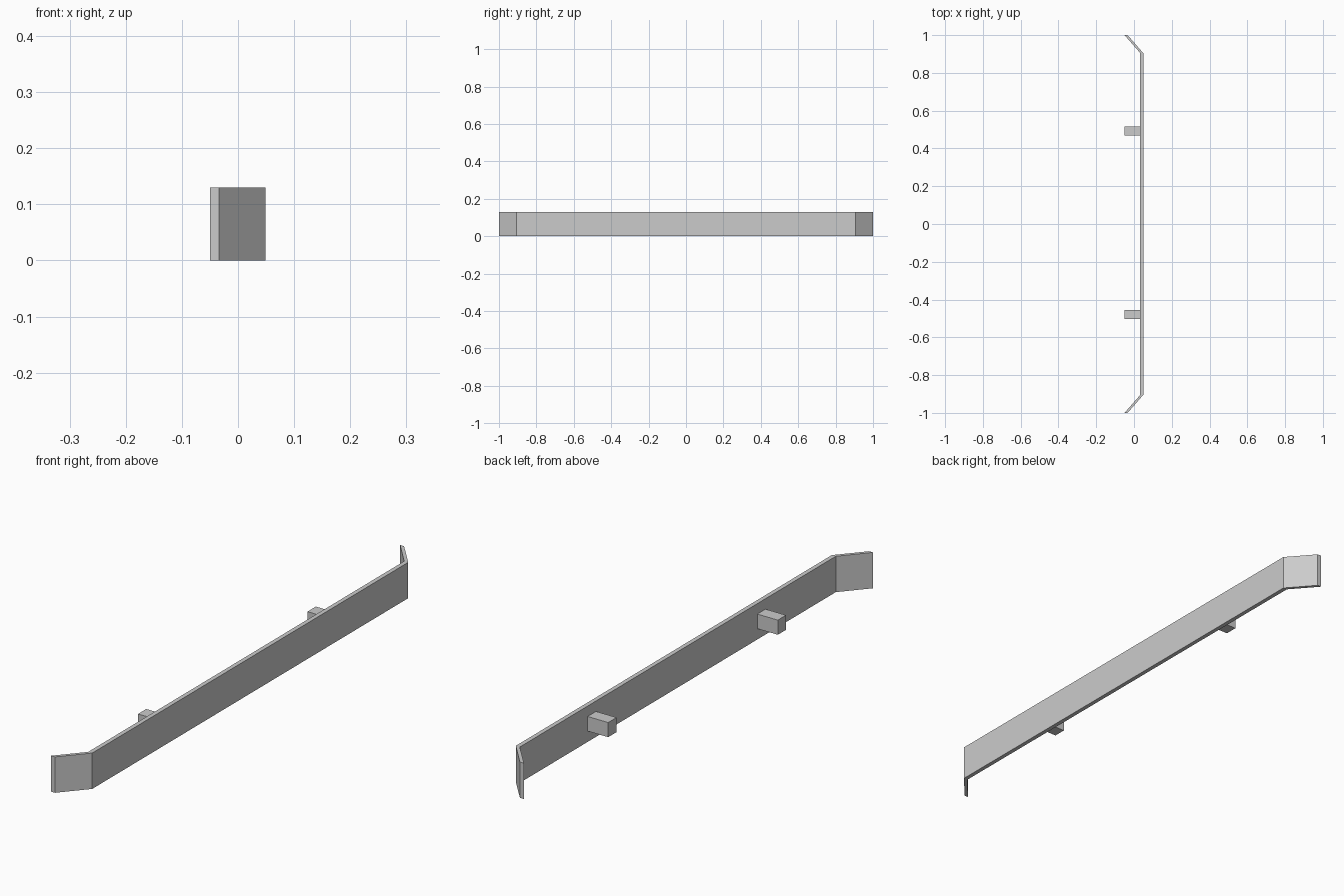
import bpy, bmesh

if "Cube" in bpy.data.objects:
    bpy.data.objects.remove(bpy.data.objects["Cube"])

grey = bpy.data.materials.new("light_grey")
grey.diffuse_color = (0.6, 0.6, 0.6, 1)
grey.use_nodes = True
grey.node_tree.nodes["Principled BSDF"].inputs["Base Color"].default_value = grey.diffuse_color


def prism(name, outline, z0, z1):
    """Extrude a plan outline (x, y) between two heights."""
    mesh = bpy.data.meshes.new(name)
    bm = bmesh.new()
    base = bm.faces.new([bm.verts.new((x, y, z0)) for x, y in outline])
    res = bmesh.ops.extrude_face_region(bm, geom=[base])
    top = [v for v in res["geom"] if isinstance(v, bmesh.types.BMVert)]
    bmesh.ops.translate(bm, verts=top, vec=(0, 0, z1 - z0))
    bmesh.ops.recalc_face_normals(bm, faces=bm.faces)
    bm.to_mesh(mesh)
    bm.free()
    mesh.materials.append(grey)
    obj = bpy.data.objects.new(name, mesh)
    bpy.context.collection.objects.link(obj)
    return obj


# Long bumper plate with both ends bent back
outer = [(-0.034, -1), (0.049, -0.905), (0.049, 0.905), (-0.034, 1)]
inner = [(-0.05, 1), (0.033, 0.905), (0.033, -0.905), (-0.05, -1)]
prism("bumper_plate", outer + inner, 0, 0.13)

# Two mounting blocks behind the plate
for name, y0, y1 in (("mount_block_near", -0.503, -0.456),
                     ("mount_block_far", 0.468, 0.516)):
    prism(name, [(-0.049, y0), (0.033, y0), (0.033, y1), (-0.049, y1)],
          0.039, 0.092)
